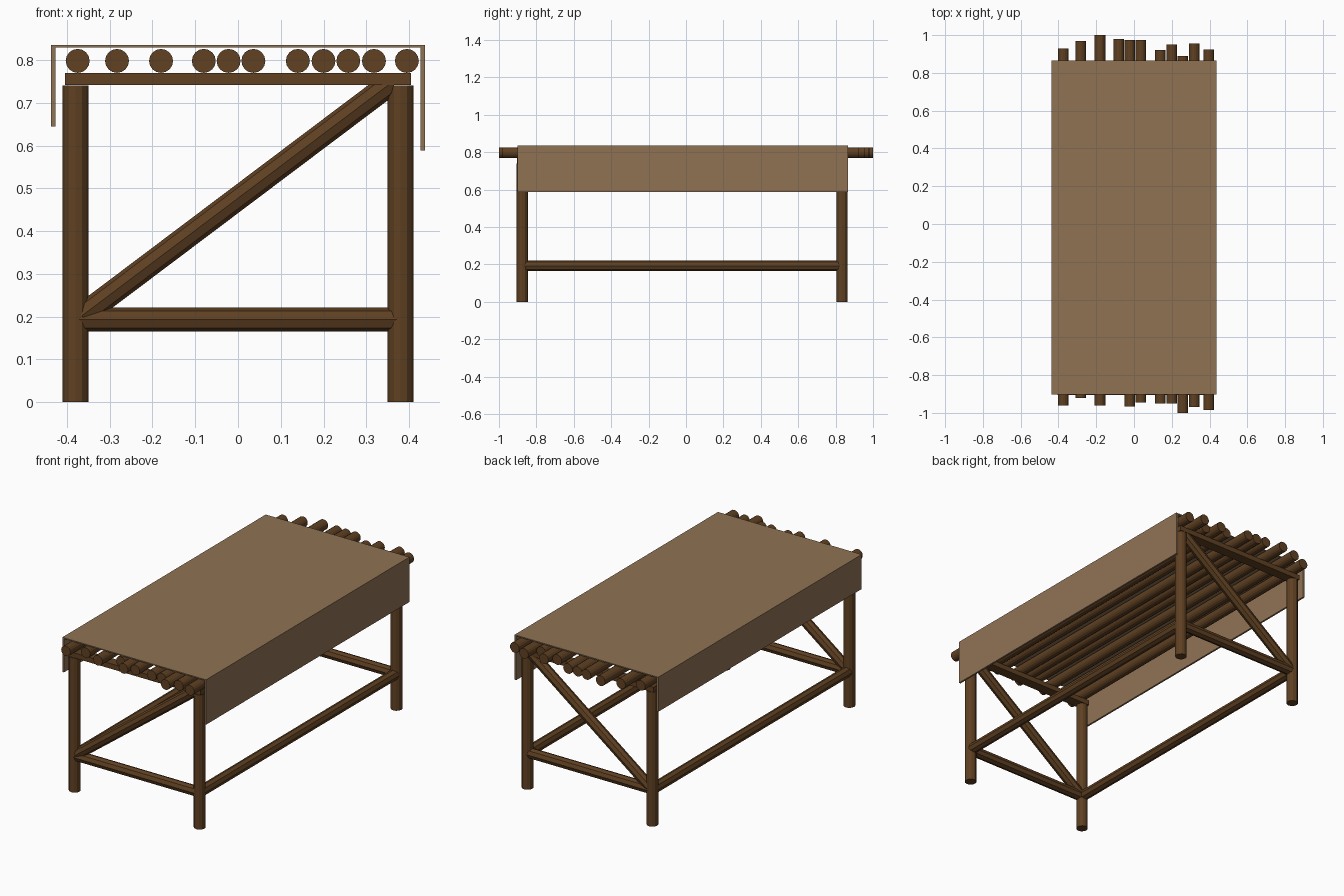
import bpy
from math import pi
from mathutils import Vector

cube = bpy.data.objects.get("Cube")
if cube:
    bpy.data.objects.remove(cube, do_unlink=True)


def material(name, rgb):
    mat = bpy.data.materials.new(name)
    mat.use_nodes = True
    mat.diffuse_color = (*rgb, 1)
    mat.node_tree.nodes["Principled BSDF"].inputs["Base Color"].default_value = (*rgb, 1)
    return mat


wood = material("dark_wood", (0.115, 0.052, 0.016))
cloth = material("tan_cloth", (0.28, 0.171, 0.088))


def log(name, start, end, radius, sides):
    """Round timber running between two points."""
    start, end = Vector(start), Vector(end)
    axis = end - start
    bpy.ops.mesh.primitive_cylinder_add(
        vertices=sides, radius=radius, depth=axis.length,
        location=(start + end) / 2,
        rotation=axis.to_track_quat("Z", "Y").to_euler())
    obj = bpy.context.object
    obj.name = name
    obj.data.materials.append(wood)
    return obj


def box(name, low, high, mat):
    low, high = Vector(low), Vector(high)
    bpy.ops.mesh.primitive_cube_add(size=1, location=(low + high) / 2)
    obj = bpy.context.object
    obj.name = name
    obj.scale = high - low
    obj.data.materials.append(mat)
    return obj


LEG_X, LEG_TOP, RAIL_Z = 0.38, 0.74, 0.193
FRONT_Y, BACK_Y = -0.876, 0.834
LEG_R, RAIL_R = 0.03, 0.028

# End frames: legs, low rail, diagonal brace and top beam
for end, y in (("front", FRONT_Y), ("back", BACK_Y)):
    for side, x in (("right", -LEG_X), ("left", LEG_X)):
        log(f"{end}_{side}_leg", (x, y, 0), (x, y, LEG_TOP), LEG_R, 12)
    log(f"{end}_low_rail", (-LEG_X, y, RAIL_Z), (LEG_X, y, RAIL_Z), RAIL_R, 8)
    log(f"{end}_brace", (-0.365, y, 0.202), (0.36, y, 0.748), RAIL_R, 8)
    box(f"{end}_top_beam", (-0.405, y - 0.028, 0.742), (0.405, y + 0.028, 0.77), wood)

# Long side rails
for side, x in (("right", -LEG_X), ("left", LEG_X)):
    log(f"{side}_side_rail", (x, FRONT_Y, RAIL_Z), (x, BACK_Y, RAIL_Z), RAIL_R, 8)

# Uneven tabletop poles: x, front end, back end
poles = [
    (-0.375, -0.96, 0.93), (-0.283, -0.92, 0.97), (-0.18, -0.96, 1.0),
    (-0.08, -0.905, 0.98), (-0.022, -0.965, 0.975), (0.036, -0.945, 0.975),
    (0.14, -0.95, 0.92), (0.2, -0.95, 0.95), (0.258, -1.0, 0.89),
    (0.318, -0.97, 0.955), (0.395, -0.985, 0.925),
]
for i, (x, y0, y1) in enumerate(poles, 1):
    log(f"tabletop_pole_{i}", (x, y0, 0.798), (x, y1, 0.798), RAIL_R, 16)

# Cloth: one folded profile extruded along the table
W, TOP, T = 0.437, 0.835, 0.01
LEFT_DROP, RIGHT_DROP = 0.588, 0.645
profile = [(-W, RIGHT_DROP), (-W, TOP), (W, TOP), (W, LEFT_DROP),
           (W - T, LEFT_DROP), (W - T, TOP - 0.006),
           (-W + T, TOP - 0.006), (-W + T, RIGHT_DROP)]
n = len(profile)
verts = [(x, y, z) for y in (-0.902, 0.865) for x, z in profile]
faces = [(i, i + n, (i + 1) % n + n, (i + 1) % n) for i in range(n)]
# End caps split into left drop, top and right drop
for quad in ((0, 1, 6, 7), (1, 2, 5, 6), (2, 3, 4, 5)):
    faces.append(quad[::-1])
    faces.append(tuple(i + n for i in quad))
mesh = bpy.data.meshes.new("table_cloth")
mesh.from_pydata(verts, [], faces)
mesh.materials.append(cloth)
table_cloth = bpy.data.objects.new("table_cloth", mesh)
bpy.context.collection.objects.link(table_cloth)

# Consistent outward faces
bpy.ops.object.select_all(action="DESELECT")
table_cloth.select_set(True)
bpy.context.view_layer.objects.active = table_cloth
bpy.ops.object.mode_set(mode="EDIT")
bpy.ops.mesh.select_all(action="SELECT")
bpy.ops.mesh.normals_make_consistent(inside=False)
bpy.ops.object.mode_set(mode="OBJECT")
